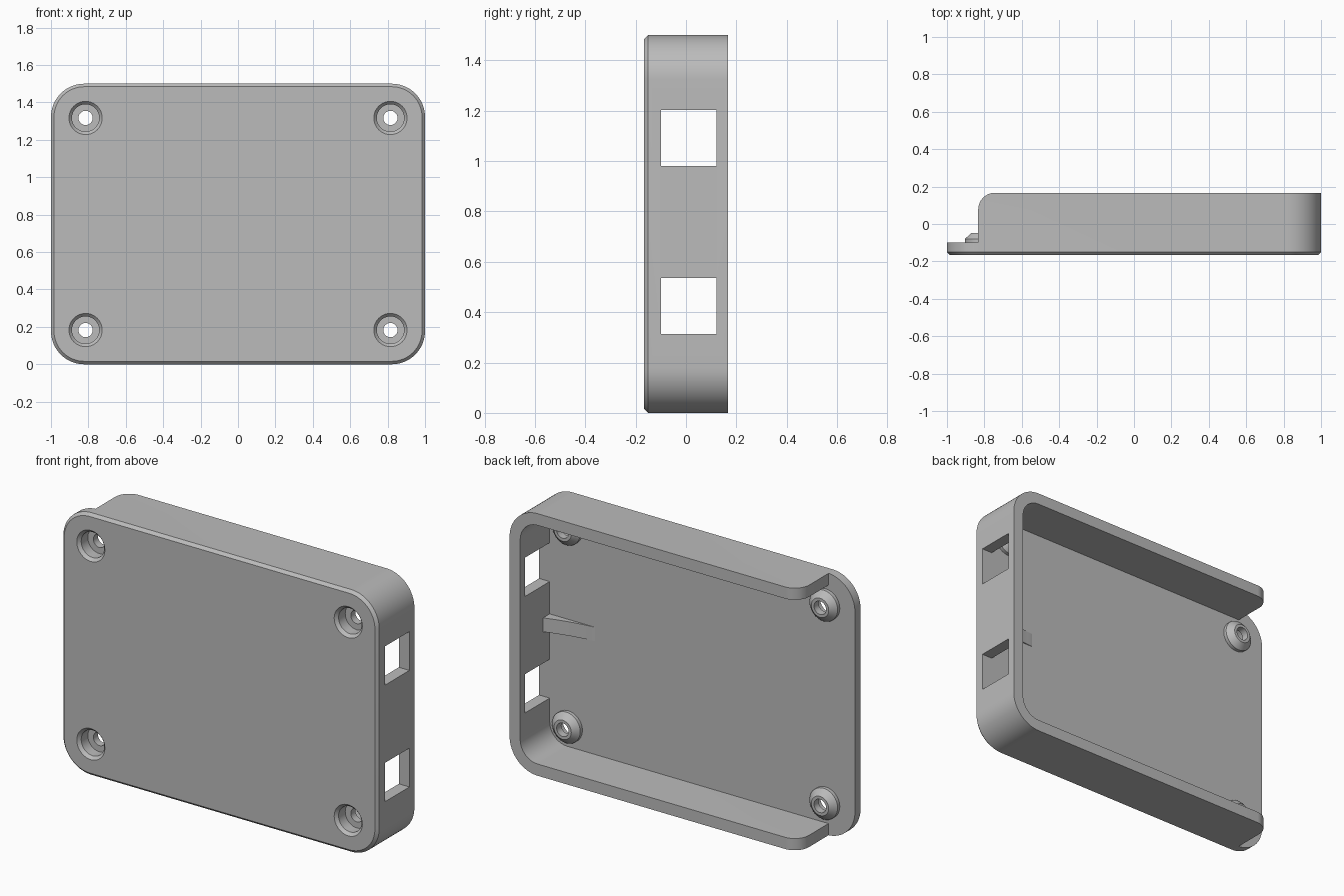
import bpy, bmesh, math
from mathutils import Vector

cube = bpy.data.objects.get("Cube")
if cube:
    bpy.data.objects.remove(cube, do_unlink=True)

grey = bpy.data.materials.new("plain grey plastic")
grey.use_nodes = True
COLOUR = (0.5, 0.5, 0.5, 1)
grey.diffuse_color = COLOUR
grey.node_tree.nodes["Principled BSDF"].inputs["Base Color"].default_value = COLOUR

# Main dimensions
HALF_W, HEIGHT, HALF_D = 1.0, 1.5, 0.167
WALL, CORNER, CHAMFER = 0.067, 0.178, 0.016
FLOOR = -0.1            # inner surface of the panel
WALL_END = -0.833       # where the side walls stop
SCREW_X, SCREW_Z = 0.815, 0.567


def arc(cx, cy, r, start, end, steps):
    return [(cx + r * math.cos(a), cy + r * math.sin(a))
            for a in (math.radians(start + (end - start) * i / steps)
                      for i in range(steps + 1))]


def rounded_outline(inset):
    r = CORNER - inset
    cx, cz = HALF_W - CORNER, HEIGHT / 2 - CORNER
    pts = []
    for sx, sz, a in ((1, 1, 0), (-1, 1, 90), (-1, -1, 180), (1, -1, 270)):
        pts += arc(sx * cx, HEIGHT / 2 + sz * cz, r, a, a + 90, 16)
    return pts


def loft(name, rings):
    """Closed solid through rings of equal point count."""
    bm = bmesh.new()
    loops = [[bm.verts.new(p) for p in ring] for ring in rings]
    n = len(loops[0])
    for a, b in zip(loops, loops[1:]):
        for i in range(n):
            j = (i + 1) % n
            bm.faces.new((a[i], a[j], b[j], b[i]))
    bm.faces.new(loops[0])
    bm.faces.new(loops[-1])
    bmesh.ops.recalc_face_normals(bm, faces=bm.faces)
    mesh = bpy.data.meshes.new(name)
    bm.to_mesh(mesh)
    bm.free()
    mesh.materials.append(grey)
    obj = bpy.data.objects.new(name, mesh)
    bpy.context.collection.objects.link(obj)
    return obj


def slab(name, layers):
    """Rounded rectangle solid from (y, inset) layers."""
    return loft(name, [[Vector((x, y, z)) for x, z in rounded_outline(inset)]
                       for y, inset in layers])


def prism(name, profile, z0, z1):
    """Profile in x and y, extruded in z."""
    return loft(name, [[Vector((x, y, z)) for x, y in profile] for z in (z0, z1)])


def lathe(name, cx, cz, profile):
    """Round solid about the y axis from (y, radius) pairs."""
    return loft(name, [[Vector((cx + x, y, cz + z)) for x, z in
                        arc(0, 0, r, 0, 360, 40)[:-1]] for y, r in profile])


def combine(target, tool, operation):
    mod = target.modifiers.new("cut", "BOOLEAN")
    mod.operation, mod.object, mod.solver = operation, tool, "EXACT"
    bpy.context.view_layer.objects.active = target
    bpy.ops.object.modifier_apply(modifier=mod.name)
    bpy.data.objects.remove(tool, do_unlink=True)


# Tray shell with a chamfered front edge
shell = slab("case_shell", [(-HALF_D, CHAMFER), (-HALF_D + CHAMFER, 0), (HALF_D, 0)])
combine(shell, slab("cavity", [(FLOOR, WALL), (0.3, WALL)]), "DIFFERENCE")

# Open end, leaving rounded wall tips
R = 0.09
tip = arc(WALL_END + R, HALF_D - R, R, 180, 90, 12)
opening = [(-1.2, FLOOR), (WALL_END, FLOOR)] + tip + [(WALL_END + R, 0.3), (-1.2, 0.3)]
combine(shell, prism("open_end", opening, -0.2, HEIGHT + 0.2), "DIFFERENCE")

# Two square ports in the closed end wall
port = [(0.85, FLOOR), (1.1, FLOOR), (1.1, 0.122), (0.85, 0.122)]
for z in (0.313, 0.98):
    combine(shell, prism("port", port, z, z + 0.222), "DIFFERENCE")

# Screw bosses inside, with recessed holes from the front
for sx in (-1, 1):
    for sz in (-1, 1):
        x, z = sx * SCREW_X, HEIGHT / 2 + sz * SCREW_Z
        combine(shell, lathe("boss", x, z, [(-0.13, 0.089), (-0.08, 0.089),
                                            (-0.048, 0.055)]), "UNION")
        combine(shell, lathe("screw_hole", x, z, [
            (-0.18, 0.089), (-HALF_D, 0.089), (-0.15, 0.073), (-0.09, 0.073),
            (-0.09, 0.038), (0, 0.038)]), "DIFFERENCE")

# Curved stiffening rib between the end wall and the panel
steps = 12
sweep = [(0.935 - 0.31 * i / steps, FLOOR + 0.06 * (1 - i / steps) ** 1.6)
         for i in range(steps + 1)]
rib = prism("end_wall_rib", [(0.935, FLOOR - 0.005)] + sweep[:-1]
            + [(0.625, FLOOR - 0.005)], 0.715, 0.795)

for obj in (shell, rib):
    bpy.ops.object.select_all(action="DESELECT")
    obj.select_set(True)
    bpy.context.view_layer.objects.active = obj
    bpy.ops.object.shade_smooth_by_angle(angle=math.radians(25))
